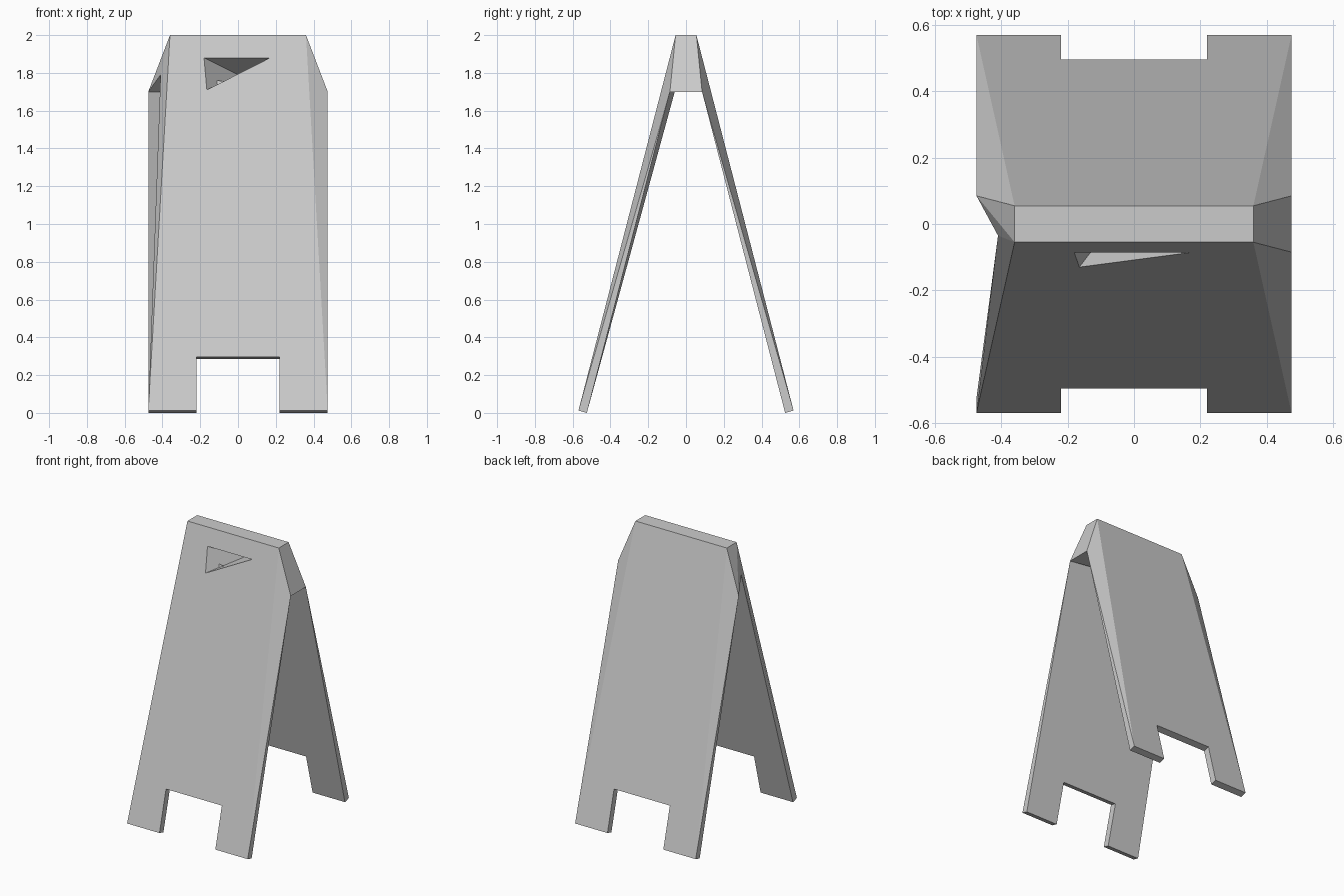
import bpy, bmesh

cube = bpy.data.objects.get("Cube")
if cube:
    bpy.data.objects.remove(cube, do_unlink=True)

grey = bpy.data.materials.new("plain_grey")
grey.use_nodes = True
colour = (0.6, 0.6, 0.6, 1)
grey.diffuse_color = colour
grey.node_tree.nodes["Principled BSDF"].inputs["Base Color"].default_value = colour

SLOPE = 0.2588            # lean of the panels
HALF, NOTCH, TOP = 0.475, 0.22, 0.36

bm = bmesh.new()


def outer_y(z):
    return 0.055 + (2 - z) * SLOPE


def inner_y(z):
    return 0.085 + (1.7 - z) * SLOPE


def outline(side, y_at, foot, notch, top_x, top_z):
    """Panel outline with the notch between its two feet."""
    points = [(-HALF, foot), (-NOTCH, foot), (-NOTCH, notch), (NOTCH, notch),
              (NOTCH, foot), (HALF, foot), (top_x, top_z), (-top_x, top_z)]
    return [bm.verts.new((x, side * y_at(z), z)) for x, z in points]


def edge_loop(verts):
    return [bm.edges.get(p) or bm.edges.new(p)
            for p in zip(verts, verts[1:] + verts[:1])]


# Two leaning panels
panels = {}
for side in (-1, 1):
    outer = outline(side, outer_y, 0.012, 0.297, TOP, 2.0)
    inner = outline(side, inner_y, 0.0, 0.285, HALF, 1.7)
    panels[side] = outer, inner
    if side == -1:
        inner[7].co = (-0.41, -0.035, 1.79)   # pulled-in corner under the ridge

    # Feet and notch edges
    for i in range(5):
        bm.faces.new((outer[i], outer[i + 1], inner[i + 1], inner[i]))
    # Slanted side edges
    for low, high in ((5, 6), (0, 7)):
        bm.faces.new((outer[low], inner[high], inner[low]))
        bm.faces.new((outer[low], outer[high], inner[high]))
    bm.faces.new(inner)

(front_out, front_in), (back_out, back_in) = panels[-1], panels[1]
bm.faces.new(back_out)

# Ridge: top, gable ends and underside
bm.faces.new((front_out[6], front_out[7], back_out[7], back_out[6]))
bm.faces.new((front_out[6], back_out[6], back_in[6], front_in[6]))
bm.faces.new((front_out[7], back_out[7], back_in[7]))
bm.faces.new((front_out[7], back_in[7], front_in[7]))
bm.faces.new((front_in[6], back_in[6], back_in[7]))
bm.faces.new((front_in[6], back_in[7], front_in[7]))

# Front face around the three-sided grip pocket
rim = [bm.verts.new((x, -outer_y(z), z))
       for x, z in ((-0.18, 1.88), (0.17, 1.88), (-0.165, 1.71))]
bmesh.ops.triangle_fill(bm, use_beauty=True, use_dissolve=False,
                        edges=edge_loop(front_out) + edge_loop(rim))
tip = bm.verts.new((0, 0.085, 1.79))
for a, b in zip(rim, rim[1:] + rim[:1]):
    bm.faces.new((a, b, tip))

bmesh.ops.recalc_face_normals(bm, faces=bm.faces)
mesh = bpy.data.meshes.new("folding_board")
bm.to_mesh(mesh)
bm.free()
mesh.materials.append(grey)
board = bpy.data.objects.new("folding_board", mesh)
bpy.context.collection.objects.link(board)
